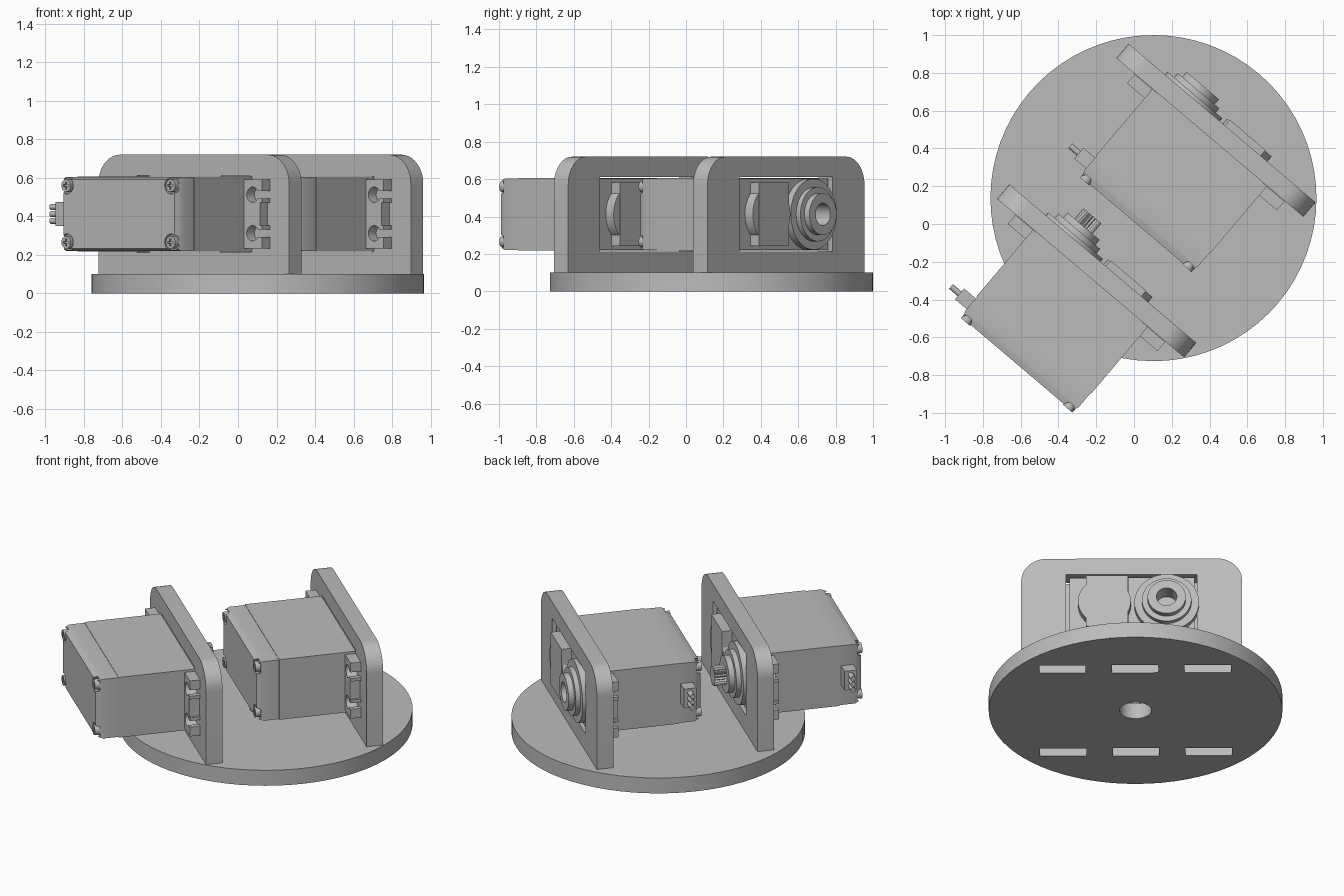
import bpy, bmesh, math
from mathutils import Matrix, Vector

if "Cube" in bpy.data.objects:
    bpy.data.objects.remove(bpy.data.objects["Cube"])

grey = bpy.data.materials.new("plain_grey")
grey.use_nodes = True
grey.diffuse_color = (0.5, 0.5, 0.5, 1)
grey.node_tree.nodes["Principled BSDF"].inputs["Base Color"].default_value = (0.5, 0.5, 0.5, 1)

TURN = Matrix.Rotation(math.radians(-40.3), 4, "Z")
BASE = Matrix.Translation((0.103, 0.137, 0)) @ TURN
MID = 0.412          # height of the servo axis
SHAFT = -0.206       # output shaft offset along the plate


def finish(name, bm, frame):
    bmesh.ops.recalc_face_normals(bm, faces=bm.faces)
    mesh = bpy.data.meshes.new(name)
    bm.to_mesh(mesh)
    bm.free()
    mesh.materials.append(grey)
    ob = bpy.data.objects.new(name, mesh)
    bpy.context.collection.objects.link(ob)
    ob.matrix_world = frame
    return ob


def box(name, frame, lo, hi):
    bm = bmesh.new()
    size = Vector(hi) - Vector(lo)
    centre = (Vector(hi) + Vector(lo)) / 2
    bmesh.ops.create_cube(bm, size=1, matrix=Matrix.Translation(centre) @ Matrix.Diagonal((*size, 1)))
    return finish(name, bm, frame)


def cyl(name, frame, start, end, r, n=40):
    bm = bmesh.new()
    a, b = Vector(start), Vector(end)
    rot = (b - a).to_track_quat("Z", "Y").to_matrix().to_4x4()
    bmesh.ops.create_cone(bm, cap_ends=True, segments=n, radius1=r, radius2=r,
                          depth=(b - a).length, matrix=Matrix.Translation((a + b) / 2) @ rot)
    return finish(name, bm, frame)


def prism(name, frame, points, y0, y1):
    """Extrude an outline in the x-z plane along y."""
    bm = bmesh.new()
    face = bm.faces.new([bm.verts.new((x, y0, z)) for x, z in points])
    ext = bmesh.ops.extrude_face_region(bm, geom=[face])
    bmesh.ops.translate(bm, vec=(0, y1 - y0, 0),
                        verts=[v for v in ext["geom"] if isinstance(v, bmesh.types.BMVert)])
    return finish(name, bm, frame)


def cut(ob, cutters):
    for c in cutters:
        mod = ob.modifiers.new("cut", "BOOLEAN")
        mod.operation = "DIFFERENCE"
        mod.solver = "EXACT"
        mod.object = c
    bpy.context.view_layer.update()
    mesh = bpy.data.meshes.new_from_object(ob.evaluated_get(bpy.context.evaluated_depsgraph_get()))
    ob.modifiers.clear()
    ob.data = mesh
    for c in cutters:
        bpy.data.objects.remove(c)
    return ob


def servo_unit(tag, v_offset, splined):
    f = BASE @ Matrix.Translation((0.02, v_offset, 0))

    # Upright plate with rounded top corners and a servo opening
    r, w, top = 0.15, 0.649, 0.72
    arc = [(w - r + r * math.cos(t), top - r + r * math.sin(t))
           for t in [math.pi / 2 * i / 12 for i in range(13)]]
    outline = [(w, 0.1)] + arc + [(-x, z) for x, z in reversed(arc)] + [(-w, 0.1)]
    plate = prism(tag + "_plate", f, outline, -0.05, 0.05)
    cut(plate, [box("cutter", f, (-0.385, -0.1, 0.212), (0.385, 0.1, 0.612))])

    # Case body and the neck that fills the plate opening
    box(tag + "_body", f, (-0.398, -0.515, MID - 0.195), (0.398, -0.051, MID + 0.195))
    box(tag + "_neck", f, (-0.37, -0.06, MID - 0.19), (0.365, 0.03, MID + 0.19))

    # Rear cap with tapered rim and notched corners
    cap = box(tag + "_cap", f, (-0.394, -0.61, MID - 0.192), (0.394, -0.513, MID + 0.192))
    bm = bmesh.new()
    bm.from_mesh(cap.data)
    front = min(bm.faces, key=lambda q: q.calc_center_median().y)
    ext = bmesh.ops.extrude_face_region(bm, geom=[front])
    for v in [g for g in ext["geom"] if isinstance(g, bmesh.types.BMVert)]:
        v.co = (v.co.x * 0.96, -0.65, MID + (v.co.z - MID) * 0.93)
    bmesh.ops.delete(bm, geom=[front], context="FACES_ONLY")
    bmesh.ops.recalc_face_normals(bm, faces=bm.faces)
    bm.to_mesh(cap.data)
    bm.free()
    corners = [(sx * 0.355, MID + sz * 0.147) for sx in (-1, 1) for sz in (-1, 1)]
    cut(cap, [cyl("cutter", f, (x, -0.7, z), (x, -0.625, z), 0.044, 24) for x, z in corners])

    # Cross-head screws
    for x, z in corners:
        screw = cyl(tag + "_screw", f, (x, -0.656, z), (x, -0.61, z), 0.032, 24)
        cut(screw, [box("cutter", f, (x - a, -0.7, z - b), (x + a, -0.642, z + b))
                    for a, b in ((0.019, 0.005), (0.005, 0.019))])

    # Mounting ears with open screw slots
    for s in (-1, 1):
        x0, x1 = sorted((s * 0.39, s * 0.52))
        ear = box(tag + "_ear", f, (x0, -0.115, MID - 0.18), (x1, -0.052, MID + 0.18))
        tools = []
        for z in (MID - 0.1, MID + 0.1):
            tools.append(cyl("cutter", f, (s * 0.455, -0.2, z), (s * 0.455, 0, z), 0.04, 24))
            a, b = sorted((s * 0.455, s * 0.6))
            tools.append(box("cutter", f, (a, -0.2, z - 0.02), (b, 0, z + 0.02)))
        a, b = sorted((s * 0.505, s * 0.6))
        tools.append(box("cutter", f, (a, -0.2, MID - 0.06), (b, 0, MID + 0.06)))
        cut(ear, tools)

    # Gear housing block and idler bump
    box(tag + "_gear_block", f, (0.02, 0.02, MID - 0.17), (0.268, 0.09, MID + 0.17))
    cyl(tag + "_idler_bump", f, (0.16, 0.02, MID), (0.16, 0.085, MID), 0.155, 48)

    # Stepped output hub with a bore
    for name, end, rad in (("flange", 0.07, 0.19), ("step", 0.1, 0.145), ("collar", 0.135, 0.112)):
        hub = cyl(tag + "_hub_" + name, f, (SHAFT, 0.02, MID), (SHAFT, end, MID), rad, 48)
        cut(hub, [cyl("cutter", f, (SHAFT, 0, MID), (SHAFT, 0.2, MID), 0.06, 32)])

    # Splined output shaft
    if splined:
        teeth = 20
        pts = []
        for i in range(teeth * 2):
            t, rad = math.pi * i / teeth, (0.062, 0.051)[i % 2]
            pts.append((SHAFT + rad * math.cos(t), MID + rad * math.sin(t)))
        prism(tag + "_spline", f, pts, 0.02, 0.207)

    # Cable connector with three pins
    box(tag + "_connector", f, (-0.475, -0.6, MID - 0.062), (-0.38, -0.525, MID + 0.062))
    for dz in (-0.036, 0, 0.036):
        cyl(tag + "_pin", f, (-0.46, -0.562, MID + dz), (-0.535, -0.562, MID + dz), 0.016, 16)


# Round base with tab slots and a centre hole
base = cyl("base_disc", BASE, (0, 0, 0), (0, 0, 0.1), 0.863, 72)
cutters = [cyl("cutter", BASE, (0, 0, -0.1), (0, 0, 0.2), 0.094, 40)]
for v in (-0.488, 0.488):
    for u in (-0.427, 0, 0.427):
        cutters.append(box("cutter", BASE, (u - 0.136, v - 0.045, -0.1), (u + 0.136, v + 0.045, 0.2)))
cut(base, cutters)

servo_unit("front_servo", -0.488, True)
servo_unit("rear_servo", 0.488, False)

# Smooth round sides, keep hard edges
bpy.ops.object.select_all(action="DESELECT")
for ob in bpy.context.collection.objects:
    if ob.type == "MESH":
        ob.select_set(True)
        bpy.context.view_layer.objects.active = ob
bpy.ops.object.shade_smooth_by_angle(angle=math.radians(30))
